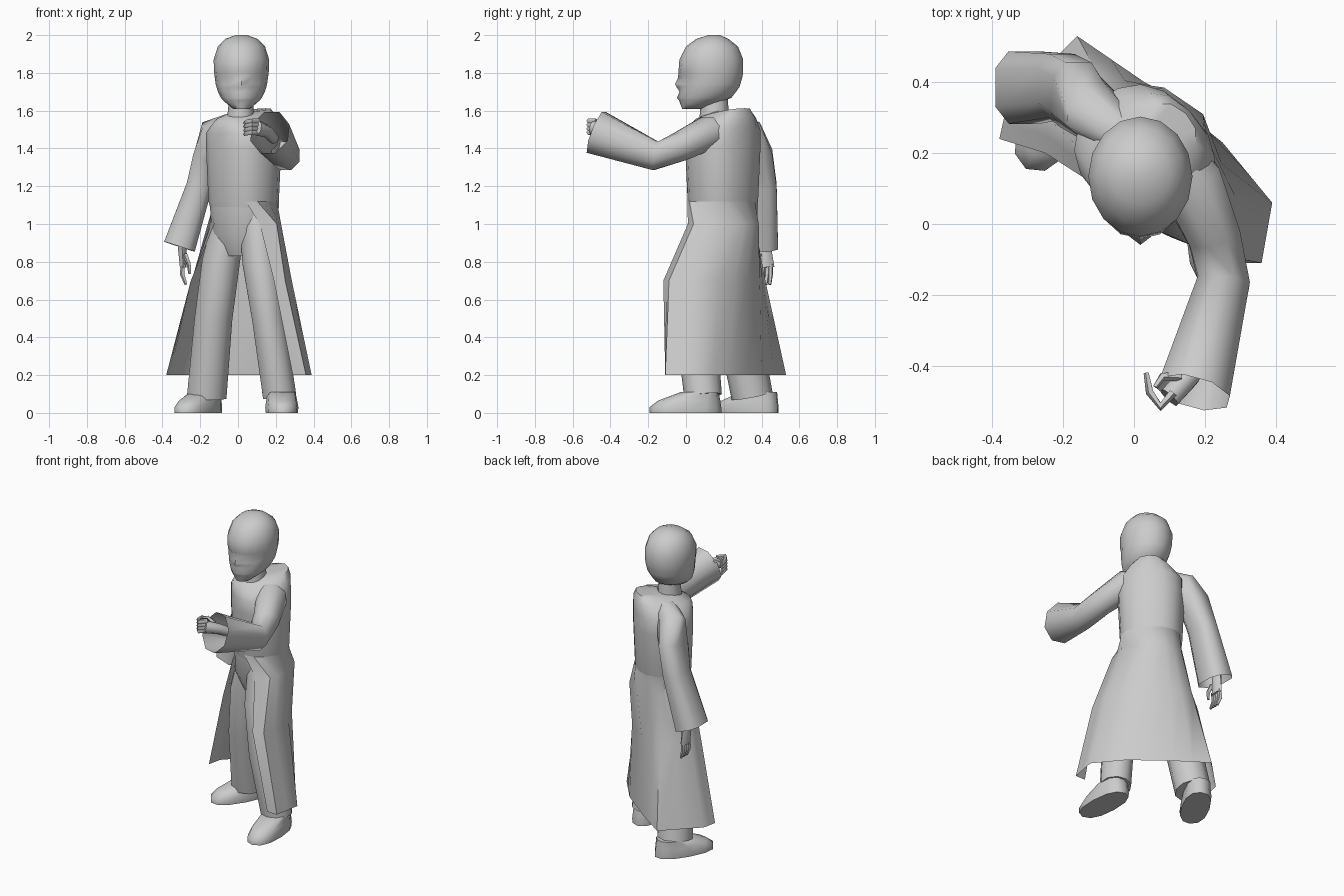
import bpy, bmesh
from math import sin, cos, pi, radians, copysign
from mathutils import Vector


def loft(name, rings, closed=True, caps=(True, True), sharp=50):
    """Skin a list of equal-length point rings."""
    bm = bmesh.new()
    vr = [[bm.verts.new(p) for p in r] for r in rings]
    n = len(vr[0])
    for a, b in zip(vr, vr[1:]):
        for i in range(n if closed else n - 1):
            j = (i + 1) % n
            bm.faces.new((a[i], a[j], b[j], b[i]))
    if closed:
        if caps[0]:
            bm.faces.new(vr[0][::-1])
        if caps[1]:
            bm.faces.new(vr[-1])
        bmesh.ops.recalc_face_normals(bm, faces=bm.faces)
    me = bpy.data.meshes.new(name)
    bm.to_mesh(me)
    bm.free()
    ob = bpy.data.objects.new(name, me)
    bpy.context.collection.objects.link(ob)
    bpy.ops.object.select_all(action='DESELECT')
    ob.select_set(True)
    bpy.context.view_layer.objects.active = ob
    bpy.ops.object.shade_smooth_by_angle(angle=radians(sharp))
    return ob


def spow(v, p):
    return copysign(abs(v) ** p, v)


def ring(cx, cy, z, a, b, deg=0, n=12, power=1.0, tilt=0):
    """Horizontal (super)ellipse turned by deg; tilt raises its +b side."""
    t, pts = radians(deg), []
    for i in range(n):
        u = a * spow(cos(2 * pi * i / n), power)
        v = b * spow(sin(2 * pi * i / n), power)
        pts.append(Vector((cx + u * cos(t) - v * sin(t),
                           cy + u * sin(t) + v * cos(t), z + v * tilt)))
    return pts


def tube(name, path, n=8, caps=(True, True), power=1.0):
    """Tube through (x, y, z, half width, half height) stations."""
    P = [Vector(p[:3]) for p in path]
    rings = []
    for i, p in enumerate(path):
        d = (P[min(i + 1, len(P) - 1)] - P[max(i - 1, 0)]).normalized()
        ref = Vector((0, 0, 1)) if abs(d.z) < 0.7 else Vector((0, 1, 0))
        side = d.cross(ref).normalized()
        up = side.cross(d)
        ang = [2 * pi * (k + .5) / n for k in range(n)]
        rings.append([P[i] + side * p[3] * spow(cos(t), power)
                      + up * p[4] * spow(sin(t), power) for t in ang])
    return loft(name, rings, caps=caps, sharp=65)


# head: z, front y, back y, half width, push of centre line, push of eye/cheek line
head = [(1.61, -.02, .09, .045, 0, 0), (1.635, -.03, .17, .075, 0, 0),
        (1.655, -.033, .21, .098, -.004, 0), (1.668, -.034, .24, .108, -.014, -.004),
        (1.70, -.034, .265, .124, 0, 0), (1.725, -.032, .283, .132, -.018, 0),
        (1.74, -.031, .288, .136, -.028, 0), (1.775, -.03, .298, .141, -.012, .014),
        (1.805, -.036, .303, .145, -.004, -.006), (1.87, -.035, .303, .147, 0, 0),
        (1.94, 0, .275, .125, 0, 0), (1.98, .055, .225, .085, 0, 0), (2.0, .12, .18, .03, 0, 0)]
head_rings = []
for z, f, b, w, mid, eye in head:
    r = ring(.018, (f + b) / 2, z, w, (b - f) / 2, n=16)
    for i, push in ((12, mid), (11, eye), (13, eye)):
        r[i].y += push
    head_rings.append(r)
loft("head", head_rings, sharp=60)
loft("neck", [ring(.015, .15, 1.54, .075, .08), ring(.015, .15, 1.68, .06, .07)])

# upper coat, turned 45 degrees to the face
body = [(1.0, .155, .135, 0), (1.12, .187, .167, 0), (1.4, .20, .178, 0), (1.49, .20, .178, .06),
        (1.54, .155, .178, .17), (1.58, .11, .165, .2), (1.595, .06, .075, .1)]
loft("coat_body", [ring(.03, .195, z, a, b, -45, 16, .85, t) for z, a, b, t in body])
loft("pelvis", [ring(.03, .195, 1.11, .18, .16, -45, 16, .85),
                ring(.025, .195, .95, .18, .15, -45, 16), ring(.015, .195, .83, .13, .09, -45, 16)])

# open coat skirt: starts flush on the body, from one front edge round the back to the other
skirt = {1.0: [(-.125, .12), (-.16, .22), (-.065, .365), (.085, .385), (.195, .31), (.228, .15),
               (.205, .04), (.115, .01)],
         .70: [(-.25, .20), (-.245, .30), (-.10, .42), (.05, .39), (.21, .26), (.285, .08),
               (.25, -.09), (.19, -.12)],
         .20: [(-.38, .24), (-.36, .33), (-.16, .53), (.03, .40), (.25, .23), (.39, .06),
               (.36, -.11), (.29, -.11)]}


def halved(pts):
    out = [pts[0]]
    for a, b in zip(pts, pts[1:]):
        out += [(a + b) / 2, b]
    return out


waist = ring(.03, .195, 1.12, .188, .168, -45, 16, .85)
top = [waist[int(i) % 16].lerp(waist[(int(i) + 1) % 16], i % 1)
       for i in (9, 8.5, 8, 7, 6, 5, 4, 3, 2, 1, 0, 15.5, 15, 14.5, 14)]
loft("coat_skirt", [top] + [halved([Vector((x, y, z)) for x, y in pts])
                            for z, pts in skirt.items()], closed=False)

# trousers
tube("front_leg", [(.10, .13, 1.03, .095, .11), (.118, .08, .8, .10, .12),
                   (.16, .05, .5, .09, .11), (.22, .09, .09, .093, .10)], 10)
tube("rear_leg", [(-.045, .24, 1.03, .09, .11), (-.09, .24, .8, .105, .125),
                  (-.13, .27, .5, .105, .115), (-.165, .35, .09, .11, .11)], 10)


# shoes: low loft, longer sole, instep set back
def shoe(name, x, y, deg):
    dx, dy = cos(radians(deg)), sin(radians(deg))
    rows = [(0, 0, .19, .085), (0, .03, .19, .088), (-.02, .065, .165, .082),
            (-.075, .11, .10, .075)]
    loft(name, [ring(x + dx * o, y + dy * o, z, a, b, deg, 12, .85) for o, z, a, b in rows])


shoe("front_shoe", .232, -.003, -88)
shoe("rear_shoe", -.21, .32, -120)

# sleeves with open flared cuffs
tube("raised_sleeve", [(.08, .21, 1.50, .08, .07), (.16, .12, 1.485, .095, .092),
                       (.225, -.03, 1.41, .08, .082), (.253, -.16, 1.36, .08, .082),
                       (.168, -.475, 1.485, .11, .125)], caps=(True, False))
tube("lowered_sleeve", [(-.03, .25, 1.53, .06, .06), (-.11, .315, 1.47, .085, .10),
                        (-.165, .365, 1.36, .075, .10), (-.205, .39, 1.2, .072, .095),
                        (-.31, .385, .88, .09, .108)], caps=(True, False), power=.7)

# hands
tube("raised_palm", [(.19, -.36, 1.45, .03, .03), (.155, -.43, 1.49, .035, .034),
                     (.10, -.49, 1.51, .035, .042)], 6)
for i in range(4):
    z = 1.545 - i * .02
    tube(f"raised_finger_{i}", [(.11, -.475, z, .013, .013), (.075, -.515, z, .013, .013),
                                (.045, -.475, z - .005, .012, .012),
                                (.035, -.42, z - .01, .008, .009)], 5)
tube("raised_thumb", [(.13, -.43, 1.52, .014, .014), (.08, -.43, 1.545, .012, .012),
                      (.06, -.46, 1.55, .008, .008)], 5)
tube("lowered_palm", [(-.30, .41, .95, .03, .03), (-.295, .415, .86, .025, .038),
                      (-.29, .42, .77, .02, .048)], 6)
for i in range(4):
    y = .388 + i * .02
    tube(f"lowered_finger_{i}", [(-.29, y, .79, .013, .013), (-.295, y, .735, .013, .013),
                                 (-.275, y - .005, .68, .008, .009)], 5)
tube("lowered_thumb", [(-.28, .39, .84, .014, .014), (-.26, .38, .79, .012, .012),
                       (-.255, .385, .735, .008, .008)], 5)
